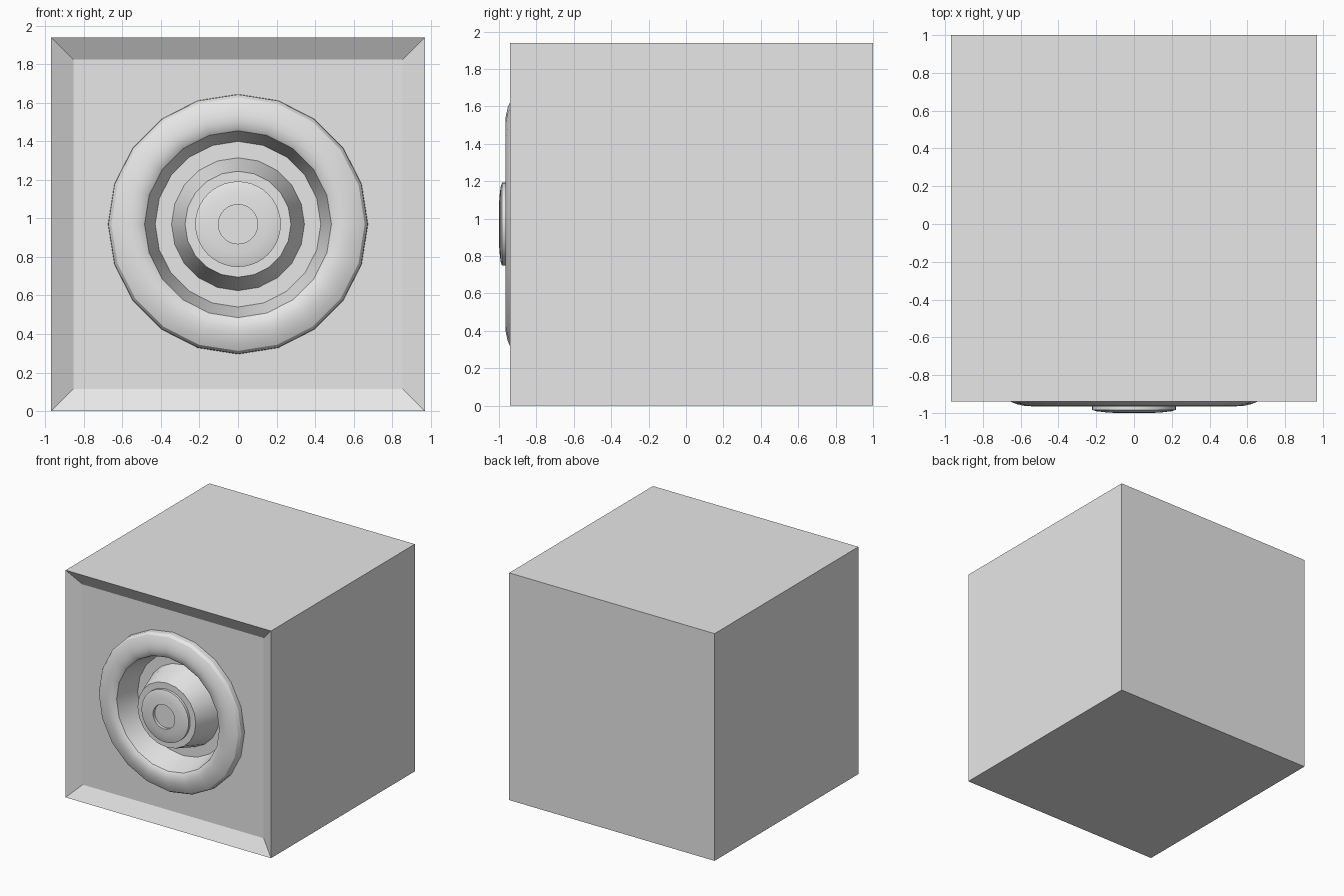
import bpy, bmesh, math

if "Cube" in bpy.data.objects:
    bpy.data.objects.remove(bpy.data.objects["Cube"])

ZC = 0.97          # height of the driver's axis
SIDES = 20

grey = bpy.data.materials.new("plain grey")
grey.diffuse_color = (0.8, 0.8, 0.8, 1)
grey.use_nodes = True
grey.node_tree.nodes["Principled BSDF"].inputs["Base Color"].default_value = grey.diffuse_color


def make_object(name, bm, smooth=False):
    mesh = bpy.data.meshes.new(name)
    bm.to_mesh(mesh)
    bm.free()
    mesh.materials.append(grey)
    obj = bpy.data.objects.new(name, mesh)
    bpy.context.collection.objects.link(obj)
    if smooth:
        bpy.ops.object.select_all(action='DESELECT')
        obj.select_set(True)
        bpy.context.view_layer.objects.active = obj
        bpy.ops.object.shade_smooth_by_angle(angle=math.radians(30))
    return obj


def ring(bm, r, y, sides):
    return [bm.verts.new((r * math.cos(a), y, ZC + r * math.sin(a)))
            for a in (2 * math.pi * j / sides for j in range(sides))]


def lathe(name, profile, sides=SIDES, cap=False):
    """Spin (radius, y) points, listed from outside to inside, about the y axis."""
    bm = bmesh.new()
    rings = [ring(bm, r, y, sides) for r, y in profile]
    for a, b in zip(rings, rings[1:]):
        for j in range(sides):
            k = (j + 1) % sides
            bm.faces.new((a[j], a[k], b[k], b[j]))
    if cap:
        bm.faces.new(rings[-1])
    return make_object(name, bm, True)


def square(bm, half, y):
    return [bm.verts.new((sx * half, y, ZC + sz * half))
            for sx, sz in ((1, 1), (-1, 1), (-1, -1), (1, -1))]


# Cabinet: box with a sloped frame around a sunken baffle that has a round hole
bm = bmesh.new()
back = square(bm, 0.97, 1.0)
front = square(bm, 0.97, -0.94)
baffle = square(bm, 0.855, -0.875)
hole = ring(bm, 0.67, -0.875, SIDES)
bm.faces.new(back[::-1])
for a, b in ((back, front), (front, baffle)):
    for i in range(4):
        k = (i + 1) % 4
        bm.faces.new((a[i], a[k], b[k], b[i]))
quarter = SIDES // 4
for q in range(4):
    for j in range(q * quarter, (q + 1) * quarter):
        bm.faces.new((baffle[q], hole[(j + 1) % SIDES], hole[j]))
    bm.faces.new((baffle[q], baffle[(q + 1) % 4], hole[(q + 1) * quarter % SIDES]))
bmesh.ops.recalc_face_normals(bm, faces=bm.faces)
make_object("cabinet", bm)

# Rounded surround ring
lathe("surround_ring", [(0.675, -0.87), (0.673, -0.915), (0.658, -0.938),
                        (0.625, -0.953), (0.575, -0.964), (0.54, -0.965),
                        (0.505, -0.958), (0.485, -0.945)])

# Deep trench and the tapered hub rising from it
lathe("trench_and_hub", [(0.485, -0.945), (0.43, -0.74), (0.345, -0.74),
                         (0.275, -0.962), (0.20, -0.962)])

# Dust cap with a small central recess
lathe("dust_cap", [(0.222, -0.955), (0.222, -0.984), (0.20, -0.991),
                   (0.15, -0.997), (0.102, -1.0), (0.102, -0.975)],
      sides=40, cap=True)
